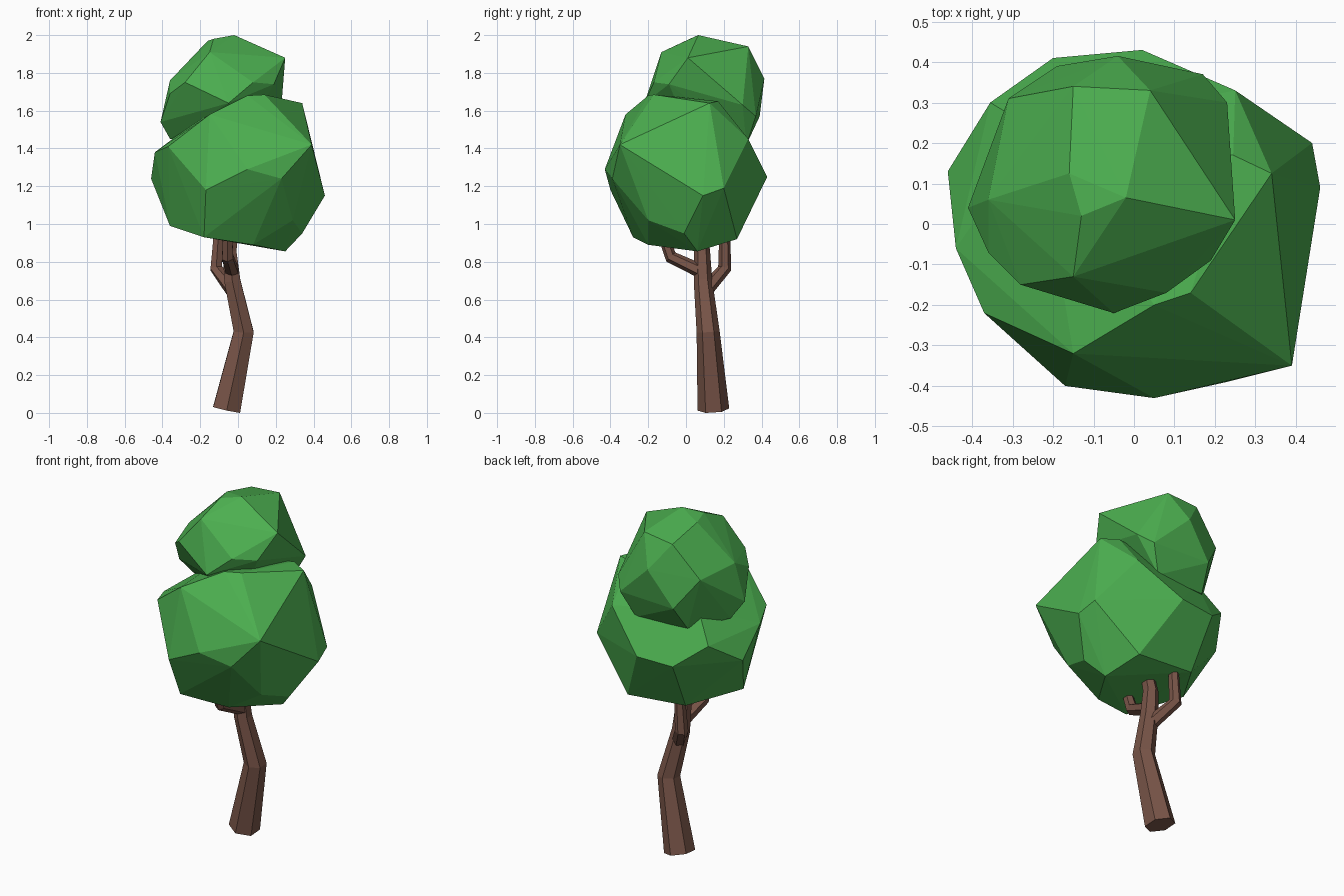
import bpy, bmesh, math
from mathutils import Vector


def material(name, rgb):
    m = bpy.data.materials.new(name)
    m.diffuse_color = (*rgb, 1)
    return m


GREEN = material("leaf_green", (0.072, 0.429, 0.080))
BROWN = material("bark_brown", (0.191, 0.091, 0.065))


def finish(name, bm, mat):
    bmesh.ops.recalc_face_normals(bm, faces=bm.faces)
    me = bpy.data.meshes.new(name)
    bm.to_mesh(me)
    bm.free()
    me.materials.append(mat)
    ob = bpy.data.objects.new(name, me)
    bpy.context.collection.objects.link(ob)


def hull(name, pts):
    """Faceted leaf mass wrapped around its corner points."""
    bm = bmesh.new()
    for p in pts:
        bm.verts.new(p)
    bmesh.ops.convex_hull(bm, input=bm.verts)
    loose = [v for v in bm.verts if not v.link_faces]
    bmesh.ops.delete(bm, geom=loose, context='VERTS')
    finish(name, bm, GREEN)


def limb(name, path, sides=6):
    """Tapered tube through (x, y, z, radius) stations."""
    bm = bmesh.new()
    pts = [Vector(p[:3]) for p in path]
    rings = []
    for i, p in enumerate(pts):
        t = (pts[min(i + 1, len(pts) - 1)] - pts[max(i - 1, 0)]).normalized()
        u = (Vector((1, 0, 0)) - t * t.x).normalized()
        v = t.cross(u)
        rings.append([bm.verts.new(p + path[i][3] * (
            u * math.cos(a) + v * math.sin(a)))
            for a in (math.tau * (k + 0.5) / sides for k in range(sides))])
    for a, b in zip(rings, rings[1:]):
        for k in range(sides):
            n = (k + 1) % sides
            bm.faces.new((a[k], a[n], b[n], b[k]))
    bm.faces.new(rings[0][::-1])
    bm.faces.new(rings[-1])
    finish(name, bm, BROWN)


# Crooked trunk and its two side branches
limb("trunk", [(-0.06, 0.145, 0.018, 0.084), (0.03, 0.117, 0.43, 0.061),
               (-0.03, 0.09, 0.70, 0.049), (-0.045, 0.085, 0.86, 0.042),
               (-0.02, 0.075, 1.0, 0.033)])
limb("back_branch", [(-0.025, 0.10, 0.645, 0.04), (-0.115, 0.205, 0.765, 0.036),
                     (-0.10, 0.205, 1.0, 0.027)])
limb("front_branch", [(-0.03, 0.08, 0.75, 0.038), (-0.055, -0.08, 0.825, 0.034),
                      (-0.055, -0.125, 0.95, 0.028)])

# Large lower leaf mass
hull("lower_foliage", [
    (0.46, 0.09, 1.15), (0.39, -0.35, 1.42), (0.34, 0.125, 1.64),
    (0.05, -0.43, 1.29), (0.23, -0.39, 1.24), (-0.17, -0.40, 1.18),
    (-0.37, -0.22, 1.41), (-0.15, -0.32, 1.58), (0.05, -0.20, 1.68),
    (0.14, -0.17, 1.685), (-0.46, 0.13, 1.24), (-0.44, -0.06, 1.38),
    (-0.36, -0.02, 0.99), (-0.18, -0.28, 0.93), (0.25, 0.06, 0.855),
    (0.34, -0.01, 0.95), (0.29, -0.20, 1.02), (0.08, -0.20, 0.89),
    (0.02, 0.43, 1.25), (0.44, 0.20, 1.19), (0.25, 0.33, 1.45),
    (0.245, 0.17, 1.65), (0.19, 0.27, 0.92), (-0.18, 0.26, 0.95),
    (-0.20, 0.41, 1.24), (-0.355, 0.30, 1.36), (-0.24, 0.23, 1.53)])

# Smaller upper leaf mass
hull("upper_foliage", [
    (-0.02, 0.065, 2.0), (-0.13, 0.02, 1.98), (-0.16, 0.125, 1.97),
    (-0.15, -0.13, 1.91), (0.25, 0.01, 1.88), (0.23, 0.30, 1.63),
    (-0.28, -0.15, 1.75), (0.08, -0.17, 1.75), (0.19, -0.09, 1.74),
    (-0.36, -0.07, 1.69), (-0.36, 0.06, 1.76), (-0.41, 0.04, 1.54),
    (-0.31, 0.31, 1.74), (-0.15, 0.34, 1.92), (0.04, 0.33, 1.94),
    (-0.04, 0.415, 1.77), (-0.19, 0.39, 1.57), (0.17, 0.37, 1.57),
    (-0.05, -0.22, 1.64), (-0.36, 0.10, 1.45), (-0.22, 0.30, 1.43),
    (0.10, 0.32, 1.42), (0.0, 0.05, 1.40)])
